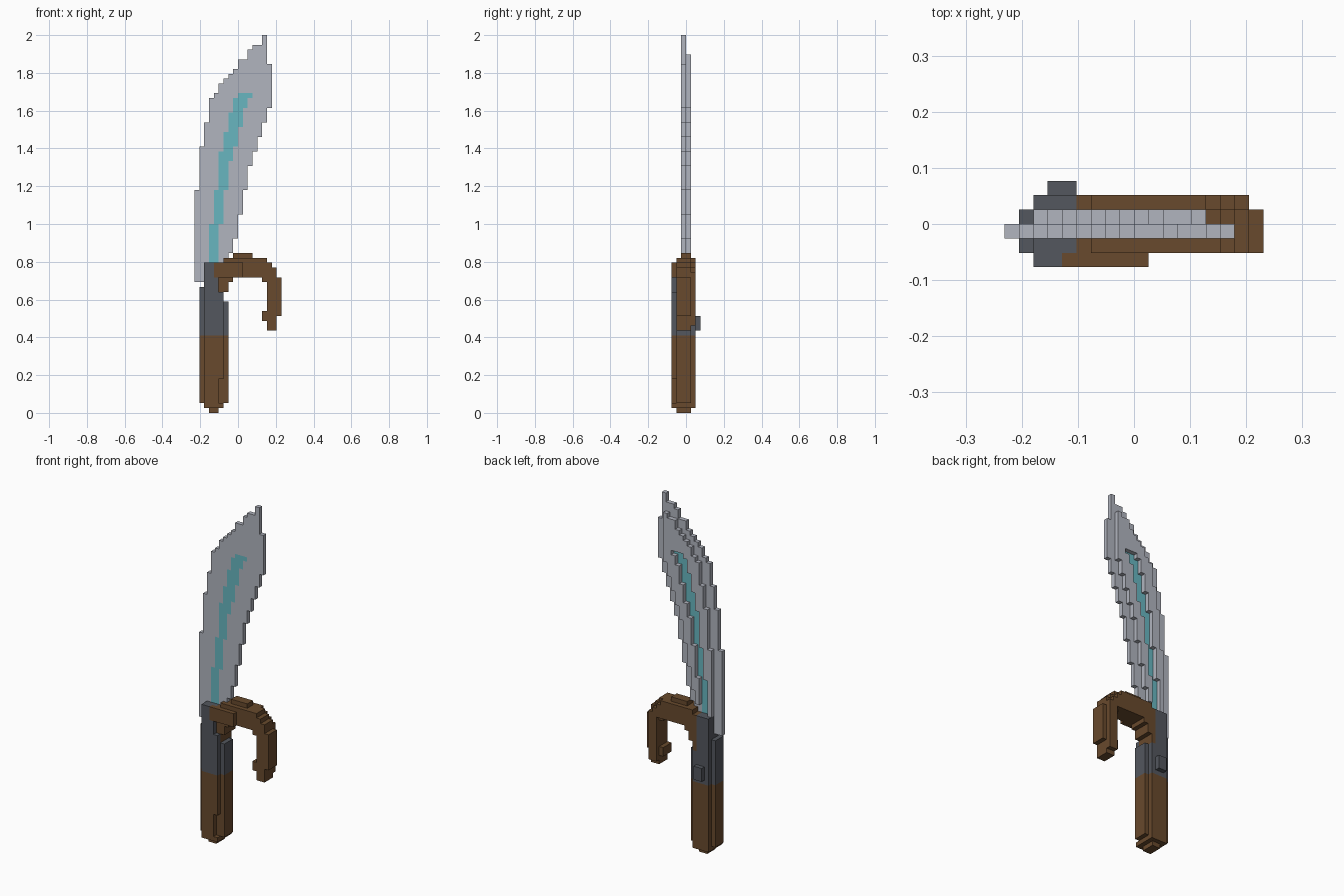
import bpy, bmesh
from mathutils import Vector

cube = bpy.data.objects.get("Cube")
if cube:
    bpy.data.objects.remove(cube, do_unlink=True)

UNIT = 2 / 78                     # edge of one block
ORIGIN = Vector((-9, -3, 0))      # grid corner, in blocks
cells = {}                        # (column, layer, row) -> part name


def fill(part, columns, layers, low, high):
    """Claim a box of blocks for a part; later parts replace earlier ones."""
    for i in columns:
        for j in layers:
            for k in range(low, high):
                cells[i, j, k] = part


def span(first, last):
    return range(first, last + 1)


# Blade: wide front plate, narrower back plate
tops = [46, 55, 60, 65, 66, 68, 69, 70, 71, 73, 73, 75, 76, 76, 78, 72]
bottoms = [27] * 7 + [33, 36, 41, 46, 51, 54, 57, 60, 63]
for c, (low, high) in enumerate(zip(bottoms, tops)):
    fill("blade", [c], [2], low, high)
    if 2 <= c <= 13:
        fill("blade", [c], [3], bottoms[c + 2], min(tops[c - 2], high - 2))

# Glowing stripe: flush at the front, seen through a slot at the back
stripe = [(31, 39), (31, 46), (39, 54), (46, 58), (52, 62),
          (55, 65), (59, 66), (63, 66), (65, 66)]
for c, (low, high) in enumerate(stripe, start=3):
    fill("blade_stripe", [c], [2], low, high)
    for k in range(low, high):
        cells.pop((c, 3, k), None)

# Curved hand guard
arch = [(23, 31), (25, 32), (27, 32), (28, 33), (28, 33), (28, 33), (28, 33),
        (28, 32), (28, 32), (27, 32), (17, 31), (17, 30), (20, 28)]
for c, (low, high) in enumerate(arch, start=5):
    fill("hand_guard", [c], [2, 3], low, high)
    fill("hand_guard", [c], [1], low, min(high, 32))
    if c < 17:
        trim = 1 if c > 13 else 0
        fill("hand_guard", [c], [4], low + trim, min(high, 32) - trim)
fill("hand_guard", [14], span(1, 3), 19, 21)


# Grip and collar share a chamfered section
def shaft(part, low, high):
    fill(part, [1, 6], span(1, 3), low, high)
    fill(part, span(2, 5), span(1, 4), low, high)
    fill(part, span(2, 4), [0], low, high)
    fill(part, [5], [0], max(low, 7), high)


fill("grip", [3, 4], span(1, 3), 0, 1)
fill("grip", span(2, 5), span(0, 4), 1, 2)
shaft("grip", 2, 16)
shaft("collar", 16, 23)
fill("collar", [1], span(1, 3), 23, 26)
fill("collar", span(2, 4), span(0, 4), 23, 31)
fill("collar", [5], [0], 23, 25)
fill("hand_guard", span(4, 9), [0], 28, 31)
fill("rear_button", [3, 4], [5], 17, 20)


def material(name, colour):
    mat = bpy.data.materials.new(name)
    mat.use_nodes = True
    mat.diffuse_color = (*colour, 1)
    mat.node_tree.nodes["Principled BSDF"].inputs["Base Color"].default_value = (*colour, 1)
    return mat


steel = material("pale steel", (0.44, 0.46, 0.52))
cyan = material("cyan", (0.14, 0.47, 0.53))
iron = material("dark iron", (0.087, 0.095, 0.112))
wood = material("brown wood", (0.14, 0.068, 0.026))
finish = {"blade": steel, "blade_stripe": cyan, "collar": iron,
          "rear_button": iron, "grip": wood, "hand_guard": wood}


def build(part, mat):
    """Skin the exposed block sides of a part and merge flat areas."""
    bm = bmesh.new()
    for cell in [key for key, owner in cells.items() if owner == part]:
        centre = Vector(cell) + Vector((0.5, 0.5, 0.5)) + ORIGIN
        for axis in range(3):
            for sign in (-1, 1):
                n = Vector((0, 0, 0))
                n[axis] = sign
                if tuple(int(a + b) for a, b in zip(cell, n)) in cells:
                    continue
                u = Vector((0, 0, 0))
                u[(axis + 1) % 3] = 1
                v = n.cross(u)
                ring = [n + u + v, n - u + v, n - u - v, n + u - v]
                bm.faces.new([bm.verts.new((centre + p / 2) * UNIT) for p in ring])
    bmesh.ops.remove_doubles(bm, verts=bm.verts, dist=UNIT / 100)
    bmesh.ops.dissolve_limit(bm, angle_limit=0.01, verts=bm.verts, edges=bm.edges)
    mesh = bpy.data.meshes.new(part)
    bm.to_mesh(mesh)
    bm.free()
    mesh.materials.append(mat)
    bpy.context.collection.objects.link(bpy.data.objects.new(part, mesh))


for part, mat in finish.items():
    build(part, mat)
